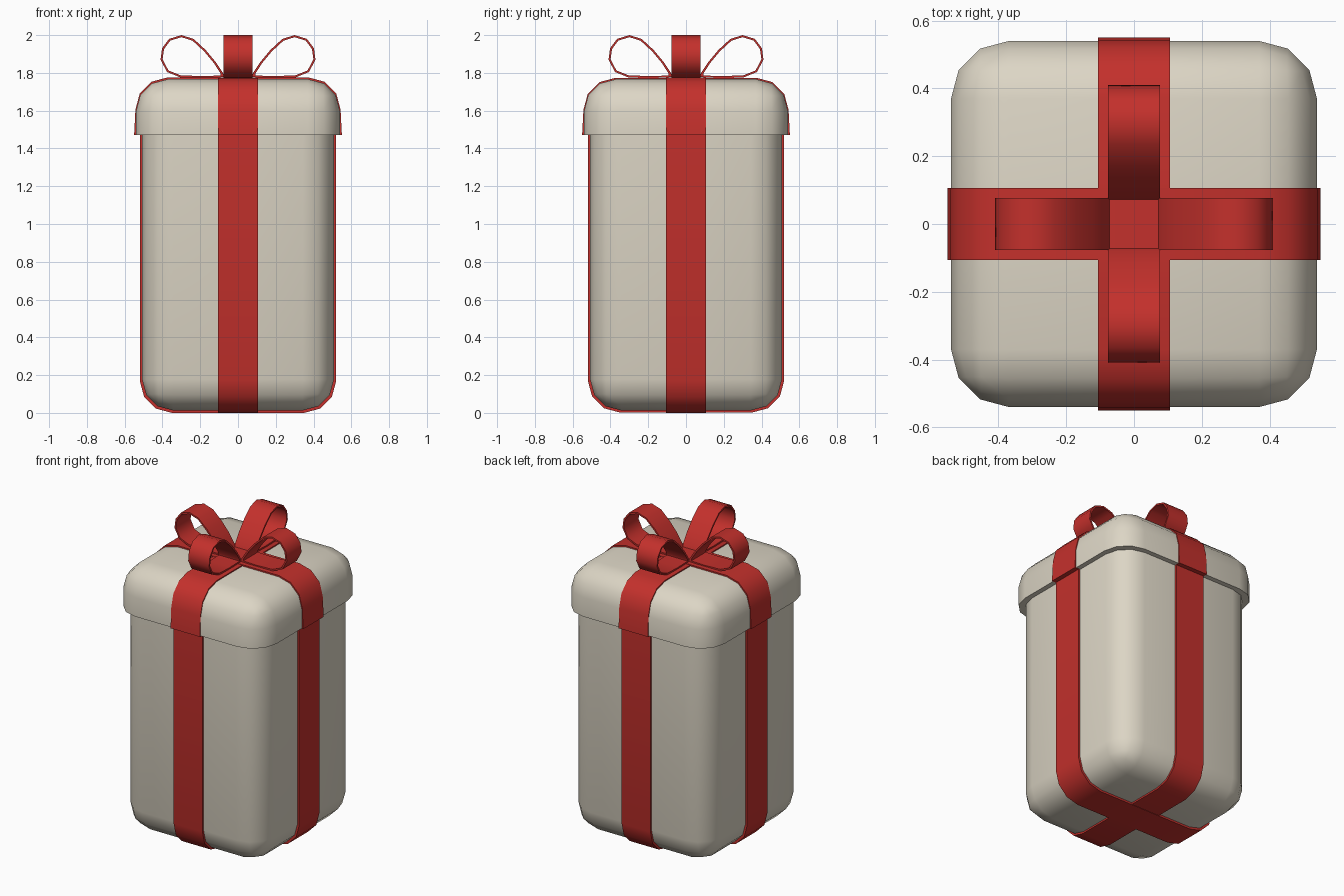
import bpy, bmesh
from math import sin, cos, pi, radians
from mathutils import Vector, Matrix

if "Cube" in bpy.data.objects:
    bpy.data.objects.remove(bpy.data.objects["Cube"])


def material(name, rgb):
    m = bpy.data.materials.new(name)
    m.diffuse_color = (*rgb, 1)
    m.use_nodes = True
    m.node_tree.nodes["Principled BSDF"].inputs["Base Color"].default_value = m.diffuse_color
    return m


CREAM = material("cream_paper", (0.72, 0.67, 0.56))
RED = material("red_ribbon", (0.55, 0.03, 0.025))


def finish(bm, name, mat):
    bmesh.ops.recalc_face_normals(bm, faces=bm.faces)
    me = bpy.data.meshes.new(name)
    bm.to_mesh(me)
    bm.free()
    ob = bpy.data.objects.new(name, me)
    bpy.context.collection.objects.link(ob)
    me.materials.append(mat)
    bpy.ops.object.select_all(action='DESELECT')
    ob.select_set(True)
    bpy.context.view_layer.objects.active = ob
    bpy.ops.object.shade_smooth_by_angle(angle=radians(42))
    return ob


def rounded_box(name, half, z0, z1, r, round_top):
    """Box with every edge rounded except those around one flat open end."""
    bm = bmesh.new()
    bmesh.ops.create_cube(bm, size=1, matrix=Matrix.Translation((0, 0, (z0 + z1) / 2))
                          @ Matrix.Diagonal((2 * half, 2 * half, z1 - z0, 1)))
    flat = z0 if round_top else z1
    edges = [e for e in bm.edges if any(abs(v.co.z - flat) > 1e-4 for v in e.verts)]
    bmesh.ops.bevel(bm, geom=edges, offset=r, offset_type='OFFSET', segments=3,
                    profile=0.5, affect='EDGES')
    return finish(bm, name, CREAM)


def band(name, outer, inner, width, angle, closed=False):
    """Thick ribbon: an xz path swept across its width, then turned about z."""
    bm = bmesh.new()
    rings = []
    for (xo, zo), (xi, zi) in zip(outer, inner):
        rings.append([bm.verts.new(p) for p in (
            (xo, -width / 2, zo), (xo, width / 2, zo),
            (xi, width / 2, zi), (xi, -width / 2, zi))])
    n = len(rings)
    for i in range(n if closed else n - 1):
        a, b = rings[i], rings[(i + 1) % n]
        for k in range(4):
            j = (k + 1) % 4
            bm.faces.new((a[k], a[j], b[j], b[k]))
    if not closed:
        bm.faces.new(rings[0])
        bm.faces.new(rings[-1])
    bmesh.ops.rotate(bm, verts=bm.verts, cent=(0, 0, 0), matrix=Matrix.Rotation(angle, 3, 'Z'))
    return finish(bm, name, RED)


def u_path(half, z_open, z_flat, r, flare=0.0):
    """U-shaped path with two rounded corners at z_flat."""
    s = 1 if z_open > z_flat else -1
    right = [(half + flare, z_open)]
    for i in range(4):
        a = i * pi / 6
        right.append((half - r + r * cos(a), z_flat + s * (r - r * sin(a))))
    return right + [(-x, z) for x, z in reversed(right)]


# Box body and lid
rounded_box("box_body", 0.508, 0.013, 1.485, 0.165, False)
rounded_box("box_lid", 0.54, 1.472, 1.767, 0.17, True)

# Ribbons around body and lid, in both directions
T = 0.03
for tag, ang, d in (("side", 0, 0.0), ("front", pi / 2, 0.002)):
    band("body_ribbon_" + tag, u_path(0.52, 1.472, d, 0.17),
         u_path(0.52 - T, 1.472, d + T, 0.17 - T), 0.21, ang)
    band("lid_ribbon_" + tag, u_path(0.543, 1.47, 1.776 - d, 0.17, 0.007),
         u_path(0.543 - T, 1.47, 1.776 - d - T, 0.17 - T, 0.007), 0.213, ang)

# Bow: four teardrop loops
LOOP = [(0.072, 1.778), (0.08, 1.80), (0.12, 1.86), (0.17, 1.92), (0.235, 1.98), (0.30, 2.0),
        (0.365, 1.98), (0.402, 1.93), (0.41, 1.87), (0.376, 1.805), (0.305, 1.776), (0.19, 1.772)]


def inset(pts, t):
    out = []
    for i, p in enumerate(pts):
        a, b = Vector(pts[i - 1]), Vector(pts[(i + 1) % len(pts)])
        d = (b - a).normalized()
        out.append((p[0] + d.y * t, p[1] - d.x * t))
    return out


inner = inset(LOOP, 0.011)
inner[0] = (0.092, 1.786)
inner[1] = (0.094, 1.80)
for i, tag in enumerate(("right", "back", "left", "front")):
    band("bow_loop_" + tag, LOOP, inner, 0.152, i * pi / 2, closed=True)
